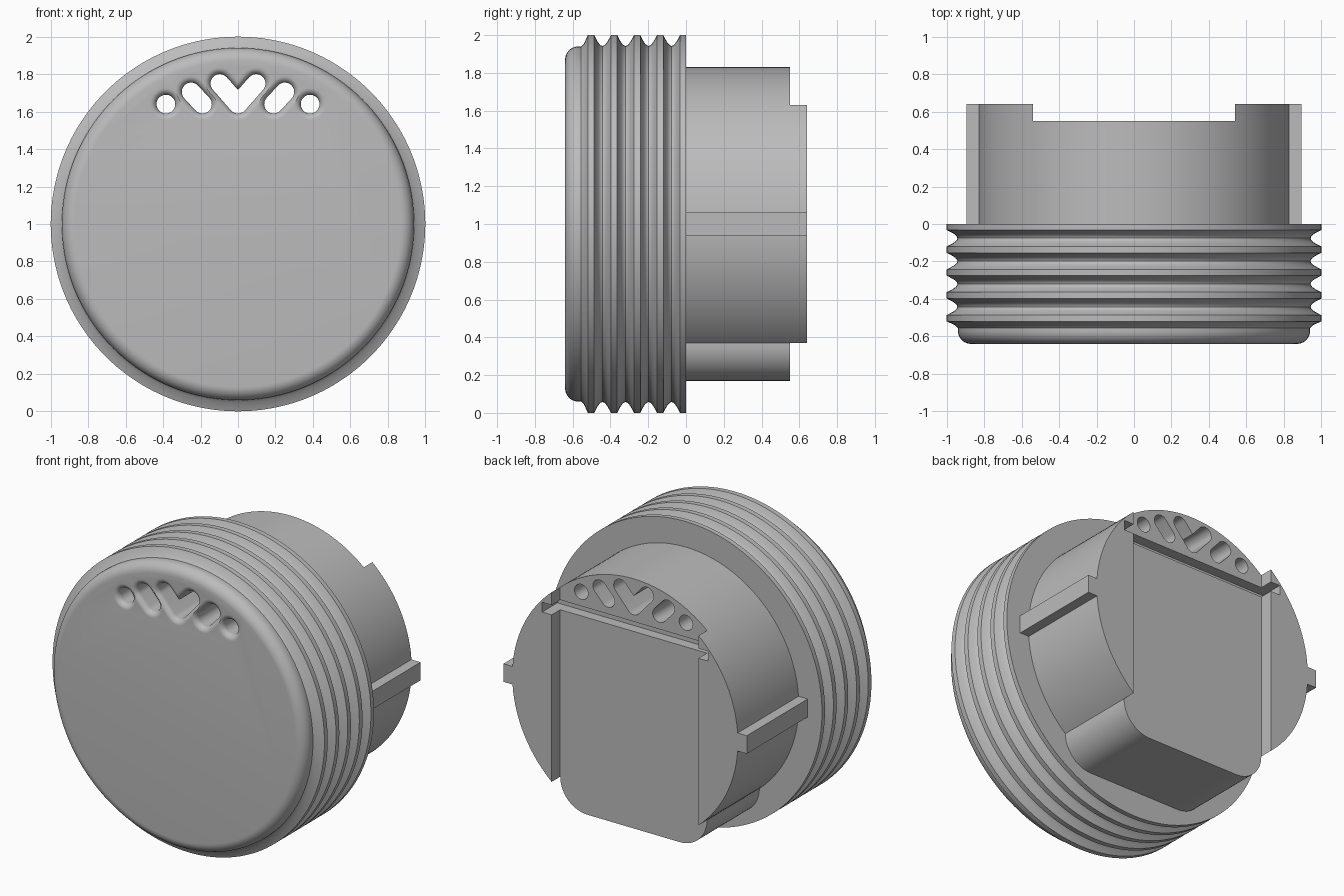
import bpy, bmesh
from math import sin, cos, pi, atan2, hypot

cube = bpy.data.objects.get("Cube")
if cube:
    bpy.data.objects.remove(cube, do_unlink=True)

grey = bpy.data.materials.new("plain grey")
grey.use_nodes = True
colour = (0.5, 0.5, 0.5, 1)
grey.diffuse_color = colour
grey.node_tree.nodes["Principled BSDF"].inputs["Base Color"].default_value = colour

AXIS_Z = 1.0


def loft(name, sections):
    """Solid through matching (y, outline) sections, outline = [(x, z), ...]."""
    bm = bmesh.new()
    rings = [[bm.verts.new((x, y, z)) for x, z in pts] for y, pts in sections]
    n = len(rings[0])
    for a, b in zip(rings, rings[1:]):
        for i in range(n):
            j = (i + 1) % n
            bm.faces.new((a[i], a[j], b[j], b[i]))
    bm.faces.new(rings[0])
    bm.faces.new(rings[-1])
    bmesh.ops.recalc_face_normals(bm, faces=bm.faces)
    mesh = bpy.data.meshes.new(name)
    bm.to_mesh(mesh)
    bm.free()
    mesh.materials.append(grey)
    obj = bpy.data.objects.new(name, mesh)
    bpy.context.collection.objects.link(obj)
    return obj


def circle(r, n=144):
    return [(r * cos(2 * pi * i / n), AXIS_Z + r * sin(2 * pi * i / n)) for i in range(n)]


def capsule(p, q, r, n=16):
    """Outline of a round-ended slot from p to q."""
    a = atan2(q[1] - p[1], q[0] - p[0])
    pts = []
    for c, start in ((q, a - pi / 2), (p, a + pi / 2)):
        for i in range(n + (1 if hypot(q[0] - p[0], q[1] - p[1]) > 0.01 else 0)):
            t = start + pi * i / n
            pts.append((c[0] + r * cos(t), c[1] + r * sin(t)))
    return pts


def box(name, x0, x1, y0, y1, z0, z1):
    pts = [(x0, z0), (x1, z0), (x1, z1), (x0, z1)]
    return loft(name, [(y0, pts), (y1, pts)])


def combine(target, tool, operation):
    mod = target.modifiers.new("combine", 'BOOLEAN')
    mod.operation = operation
    mod.solver = 'EXACT'
    mod.object = tool
    bpy.context.view_layer.objects.active = target
    bpy.ops.object.modifier_apply(modifier=mod.name)
    bpy.data.objects.remove(tool, do_unlink=True)


# Ribbed cap: rounded front rim, then flat lands separated by round grooves
profile = []
for i in range(11):
    t = pi / 2 * i / 10
    profile.append((-0.57 - 0.07 * cos(t), 0.87 + 0.07 * sin(t)))
profile += [(-0.555, 0.94), (-0.54, 0.955), (-0.52, 1.0)]
pitch, land = 0.122, 0.034
for k in range(4):
    start = -0.52 + land + k * pitch
    for i in range(11):
        t = i / 10
        profile.append((start + t * (pitch - land), 1 - 0.057 * sin(pi * t)))
profile.append((0, 1.0))
cap = loft("ribbed_cap", [(y, circle(r)) for y, r in profile])

# Round rear plug with a wide recess down its middle
plug = loft("rear_plug", [(-0.1, circle(0.83)), (0.64, circle(0.83))])
combine(plug, box("recess", -0.54, 0.54, 0.55, 0.8, 0, 2), 'DIFFERENCE')

# Lower block with rounded bottom corners
R, W, BOTTOM = 0.2, 0.54, 0.17
outline = [(W, 1.0), (-W, 1.0)]
for cx, start in ((-W + R, pi), (W - R, 1.5 * pi)):
    for i in range(13):
        t = start + pi / 2 * i / 12
        outline.append((cx + R * cos(t), BOTTOM + R + R * sin(t)))
combine(plug, loft("lower_block", [(-0.1, outline), (0.55, outline)]), 'UNION')

# Cross groove that runs into both side lobes
combine(plug, box("groove", -0.61, 0.61, 0.48, 0.8, 1.48, 1.545), 'DIFFERENCE')

# Side keys
for s in (-1, 1):
    x0, x1 = sorted((s * 0.78, s * 0.895))
    combine(plug, box("side_key", x0, x1, -0.1, 0.64, 0.94, 1.06), 'UNION')

combine(cap, plug, 'UNION')

# Through holes with rounded front lips
slots = []
for s in (-1, 1):
    slots += [((s * 0.385, 1.64), (s * 0.385, 1.64)),
              ((s * 0.25, 1.705), (s * 0.19, 1.64)),
              ((s * 0.097, 1.75), (0, 1.64))]
LIP, HOLE = 0.036, 0.05
for p, q in slots:
    steps = [(-0.7, HOLE + LIP)]
    for i in range(8, -1, -1):
        t = pi / 2 * i / 8
        steps.append((-0.64 + LIP - LIP * sin(t), HOLE + LIP - LIP * cos(t)))
    steps.append((0.7, HOLE))
    cutter = loft("hole_cutter", [(y, capsule(p, q, r)) for y, r in steps])
    combine(cap, cutter, 'DIFFERENCE')

# Smooth shading with sharp edges kept
bpy.ops.object.select_all(action='DESELECT')
cap.select_set(True)
bpy.context.view_layer.objects.active = cap
bpy.ops.object.shade_smooth_by_angle(angle=pi / 6)
